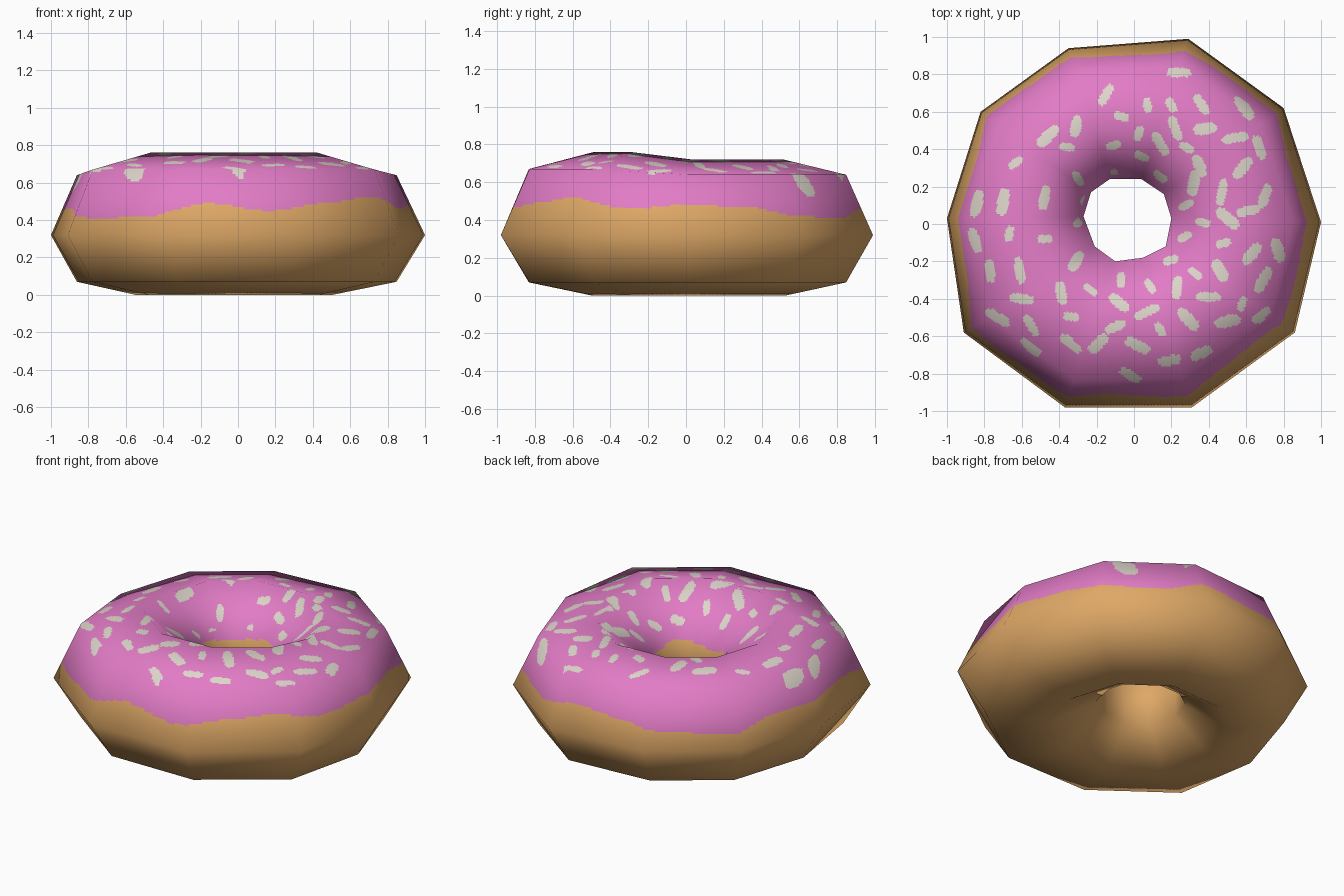
import bpy, bmesh, math, random
from mathutils import Vector

if "Cube" in bpy.data.objects:
    bpy.data.objects.remove(bpy.data.objects["Cube"])

random.seed(4)
SIDES, FINE = 10, 40

# Plan outlines: widest outer corners and the corners of the hole
OUTER = [(1, .01), (.80, .62), (.29, .99), (-.35, .94), (-.82, .60),
         (-1, .03), (-.91, -.58), (-.37, -.98), (.31, -.98), (.86, -.58)]
INNER = [(.20, .03), (.16, .16), (.04, .24), (-.13, .24), (-.23, .17),
         (-.27, .04), (-.21, -.12), (-.10, -.20), (.05, -.18), (.17, -.12)]
# Cross-section: share of the way from hole to outside, height,
# extra height at the front, number of fine rows up to the next point
PROFILE = [(1, .32, 0, 28), (.81, .64, .03, 32), (.37, .72, .04, 32),
           (0, .50, .02, 16), (.02, .17, 0, 2), (.38, 0, 0, 2), (.81, .07, 0, 2)]
N = len(PROFILE)

# Lower edge of the icing every 20 degrees, starting at -180
EDGE = [.46, .46, .41, .42, .49, .45, .49, .52, .46,
        .48, .47, .42, .41, .48, .46, .42, .41, .46]

# Main sprinkles: x, y, direction in degrees
SPRINKLES = [
    (-.15, .69, 60), (.24, .81, 0), (-.31, .52, 80), (-.46, .47, 45),
    (.14, .43, 120), (.22, .51, 110), (.36, .64, 125), (.38, .51, 10),
    (.59, .62, 125), (.54, .46, 10), (.35, .31, 110), (.32, .22, 80),
    (.47, .17, 80), (.58, .30, 50), (.67, .41, 110), (.61, .07, 10),
    (.50, .03, 140), (.70, .15, 70), (-.84, .11, 75), (-.70, .12, 80),
    (-.48, .14, 80), (-.85, -.09, 110), (-.77, -.25, 95), (-.61, -.25, 100),
    (-.31, -.20, 60), (-.39, -.37, 100), (-.60, -.40, 170), (-.73, -.50, 150),
    (-.55, -.66, 140), (-.34, -.64, 140), (-.19, -.64, 45), (-.08, -.42, 140),
    (.07, -.47, 25), (-.10, -.55, 25), (.02, -.65, 155), (-.02, -.81, 150),
    (.19, -.73, 10), (.36, -.69, 25), (.29, -.51, 135), (.50, -.52, 15),
    (.68, -.49, 40), (.69, -.30, 60), (.77, -.14, 105), (.63, -.16, 50),
    (.23, -.34, 85), (.40, -.39, 0), (.46, -.25, 120), (-.55, -.54, 120)]


def add_material(name, color):
    mat = bpy.data.materials.new(name)
    mat.diffuse_color = (*color, 1)
    mat.use_nodes = True
    mat.node_tree.nodes["Principled BSDF"].inputs["Base Color"].default_value = mat.diffuse_color
    return mat


def icing_edge(x, y):
    """Height of the wavy icing edge outside, or inside the hole."""
    if math.hypot(x, y) < .4:
        return .48 + .02 * math.cos(math.atan2(y, x) * 3 + 2.4)
    s = (math.degrees(math.atan2(y, x)) + 180) / 20
    i, f = int(s), s - int(s)
    f = f * f * (3 - 2 * f)
    return EDGE[i % 18] * (1 - f) + EDGE[(i + 1) % 18] * f


# Sprinkle shapes: x, y, cos, sin, half length, half width
shapes = []
for x, y, a in SPRINKLES:
    a = math.radians(a)
    shapes.append((x, y, math.cos(a), math.sin(a), random.uniform(.058, .075),
                   random.uniform(.024, .032)))
# Small sprinkles scattered in the gaps
for _ in range(600):
    r, a = random.uniform(.27, .72), random.uniform(0, math.tau)
    x, y = r * math.cos(a), r * math.sin(a)
    if len(shapes) < 76 and all(math.hypot(x - s[0], y - s[1]) > .115 for s in shapes):
        a = random.uniform(0, math.pi)
        shapes.append((x, y, math.cos(a), math.sin(a), .042, .022))


def on_sprinkle(x, y):
    for sx, sy, c, s, a, b in shapes:
        dx, dy = x - sx, y - sy
        if abs(dx) < .08 and abs(dy) < .08:
            u, v = abs(dx * c + dy * s) / a, abs(dy * c - dx * s) / b
            if u ** 3 + v ** 3 < 1:
                return True
    return False


# Coarse ring: ten sides by seven points, used for shape and smooth normals
bm = bmesh.new()
cage = []
for i in range(SIDES):
    o, n = Vector(OUTER[i]), Vector(INNER[i])
    for t, z, lift, _ in PROFILE:
        p = n.lerp(o, t)
        cage.append(bm.verts.new((p.x, p.y, z + (lift if i > 5 else 0))))
for i in range(SIDES):
    for j in range(N):
        k, m = (i + 1) % SIDES, (j + 1) % N
        bm.faces.new([cage[i * N + j], cage[k * N + j], cage[k * N + m], cage[i * N + m]])
bm.normal_update()
pos = [v.co.copy() for v in cage]
nor = [v.normal.copy() for v in cage]
bm.free()

# Fine grid lying on the coarse faces, so the icing can be cut out of it
rows = [(j, q / p[3]) for j, p in enumerate(PROFILE) for q in range(p[3])]
R, C = len(rows), SIDES * FINE
verts, normals = [], []
for c in range(C):
    i, f = c // FINE, (c % FINE) / FINE
    k = (i + 1) % SIDES
    for j, g in rows:
        m = (j + 1) % N
        for src, out in ((pos, verts), (nor, normals)):
            low = src[i * N + j].lerp(src[k * N + j], f)
            high = src[i * N + m].lerp(src[k * N + m], f)
            out.append(low.lerp(high, g))
faces, mats = [], []
for c in range(C):
    d = (c + 1) % C
    for r in range(R):
        s = (r + 1) % R
        quad = (c * R + r, d * R + r, d * R + s, c * R + s)
        mid = (verts[quad[0]] + verts[quad[1]] + verts[quad[2]] + verts[quad[3]]) / 4
        index = 0
        if rows[r][0] < 4 and mid.z > icing_edge(mid.x, mid.y):
            index = 2 if mid.z > .52 and on_sprinkle(mid.x, mid.y) else 1
        faces.append(quad)
        mats.append(index)

mesh = bpy.data.meshes.new("doughnut")
mesh.from_pydata(verts, [], faces)
mesh.materials.append(add_material("dough", (.73, .39, .133)))
mesh.materials.append(add_material("pink icing", (.76, .20, .565)))
mesh.materials.append(add_material("cream sprinkles", (.72, .67, .59)))
mesh.polygons.foreach_set("material_index", mats)
mesh.polygons.foreach_set("use_smooth", [True] * len(faces))
mesh.update()
mesh.normals_split_custom_set_from_vertices([n.normalized() for n in normals])
bpy.context.collection.objects.link(bpy.data.objects.new("doughnut", mesh))
